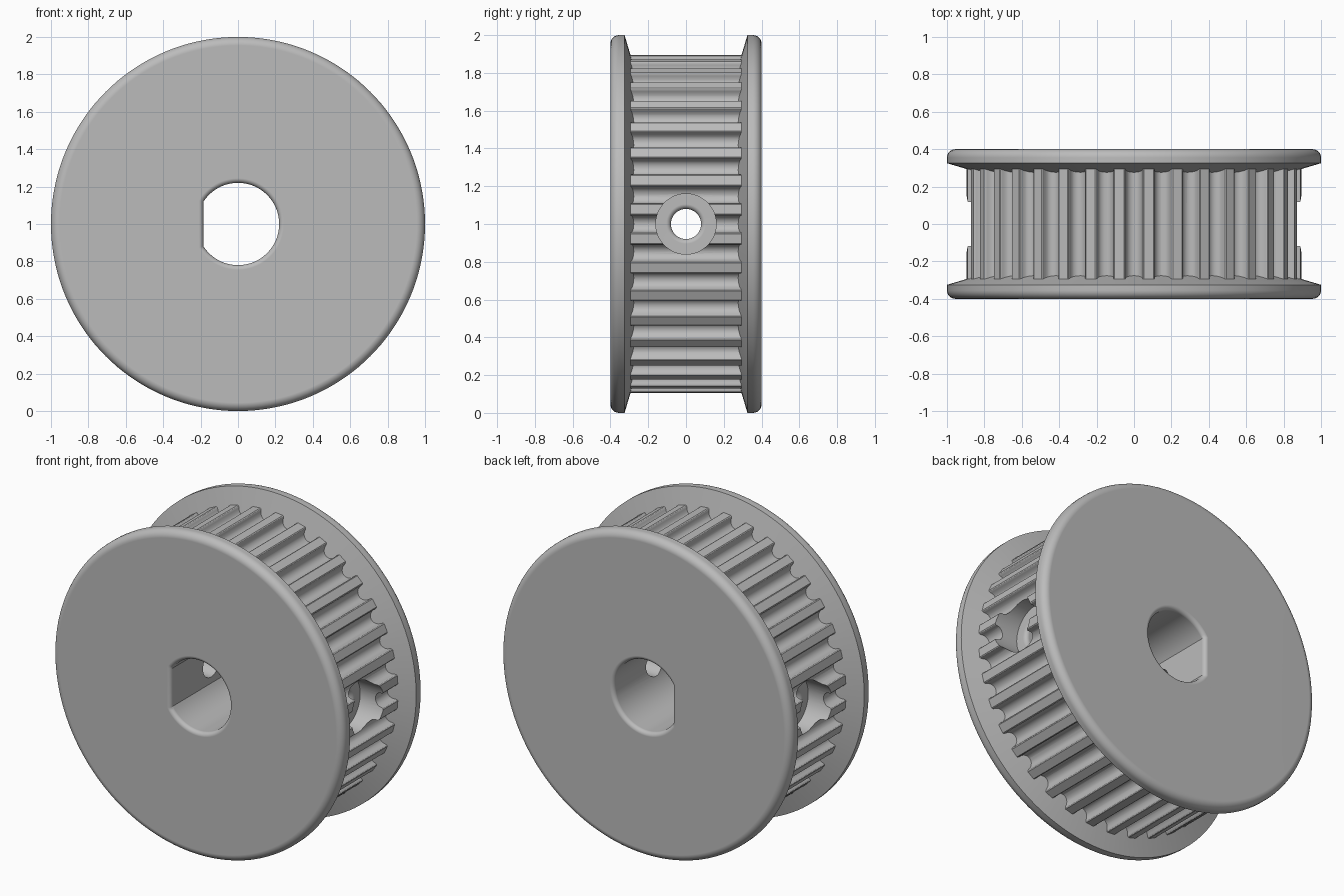
import bpy, bmesh
from math import sin, cos, pi, radians, acos

cube = bpy.data.objects.get("Cube")
if cube:
    bpy.data.objects.remove(cube, do_unlink=True)

TEETH = 36
TIP_R = 0.895        # radius of the tooth tips
BORE_R = 0.22
FLAT_X = -0.185      # flat side of the shaft bore

metal = bpy.data.materials.new("grey_metal")
metal.use_nodes = True
GREY = (0.5, 0.5, 0.5, 1)
metal.diffuse_color = GREY
metal.node_tree.nodes["Principled BSDF"].inputs["Base Color"].default_value = GREY


def loft(name, rings):
    """Closed solid through a list of equally long point rings."""
    bm = bmesh.new()
    loops = [[bm.verts.new(p) for p in ring] for ring in rings]
    n = len(loops[0])
    for a, b in zip(loops, loops[1:]):
        for i in range(n):
            j = (i + 1) % n
            bm.faces.new((a[i], a[j], b[j], b[i]))
    bm.faces.new(loops[0])
    bm.faces.new(loops[-1])
    bmesh.ops.recalc_face_normals(bm, faces=bm.faces)
    mesh = bpy.data.meshes.new(name)
    bm.to_mesh(mesh)
    bm.free()
    mesh.materials.append(metal)
    obj = bpy.data.objects.new(name, mesh)
    bpy.context.collection.objects.link(obj)
    return obj


def turned(name, profile, axis, segments):
    """Solid of revolution from (radius, position along axis) points."""
    rings = []
    for r, t in profile:
        ring = []
        for i in range(segments):
            a = 2 * pi * i / segments
            u, v = r * cos(a), r * sin(a)
            ring.append((u, t, v + 1) if axis == "Y" else (t, u, v + 1))
        rings.append(ring)
    return loft(name, rings)


def combine(target, other, operation):
    mod = target.modifiers.new(operation.title(), "BOOLEAN")
    mod.operation = operation
    mod.solver = "EXACT"
    mod.object = other
    bpy.context.view_layer.objects.active = target
    bpy.ops.object.modifier_apply(modifier=mod.name)
    bpy.data.objects.remove(other, do_unlink=True)


# Toothed drum: a round-bottomed groove repeated around the rim
groove_r, groove_c = 0.044, 0.879
groove = [(-0.053, TIP_R), (-0.048, 0.892), (-0.045, 0.886)]
groove += [(-groove_r * cos(pi * k / 10), groove_c - groove_r * sin(pi * k / 10))
           for k in range(11)]
groove += [(-u, r) for u, r in reversed(groove[:3])]
outline = []
for t in range(TEETH):
    a = 2 * pi * t / TEETH
    for u, r in groove:
        outline.append((r * cos(a) - u * sin(a), r * sin(a) + u * cos(a) + 1))
pulley = loft("toothed_pulley", [[(x, y, z) for x, z in outline] for y in (-0.33, 0.33)])

# Flanges: rounded outer rim, conical inner face
ROUND = 0.045
flange = [(0.8, 0.266), (1, 0.325)]
flange += [(1 - ROUND + ROUND * cos(k * pi / 12), 0.4 - ROUND + ROUND * sin(k * pi / 12))
           for k in range(7)]
for side in (-1, 1):
    combine(pulley, turned("flange", [(r, side * y) for r, y in flange], "Y", 144), "UNION")


# D-shaped shaft bore with rounded mouths
def d_ring(y, grow):
    r = BORE_R + grow
    half = acos((FLAT_X - grow) / r)
    return [(r * cos(half * k / 32), y, 1 + r * sin(half * k / 32)) for k in range(-32, 33)]


LIP = 0.025
mouth = [(0.4 - LIP + LIP * sin(k * pi / 12), LIP * (1 - cos(k * pi / 12))) for k in range(7)]
mouth.append((0.45, LIP))
stations = [(-y, g) for y, g in reversed(mouth)] + mouth
combine(pulley, loft("bore_cutter", [d_ring(y, g) for y, g in stations]), "DIFFERENCE")

# Set-screw holes through both sides, each with a counterbore and rounded edge
HOLE_R, SEAT_R, SEAT_X = 0.08, 0.16, 0.73
screw = [(HOLE_R + LIP * (1 - cos(k * pi / 12)), SEAT_X - LIP + LIP * sin(k * pi / 12))
         for k in range(7)]
screw += [(SEAT_R, SEAT_X), (SEAT_R, 1.05)]
screw = [(r, -x) for r, x in reversed(screw)] + screw
combine(pulley, turned("screw_cutter", screw, "X", 48), "DIFFERENCE")

# Smooth curves, crisp edges, undistorted flat faces
bpy.ops.object.select_all(action="DESELECT")
pulley.select_set(True)
bpy.context.view_layer.objects.active = pulley
bpy.ops.object.shade_smooth_by_angle(angle=radians(30))
weighted = pulley.modifiers.new("Weighted Normal", "WEIGHTED_NORMAL")
weighted.keep_sharp = True
